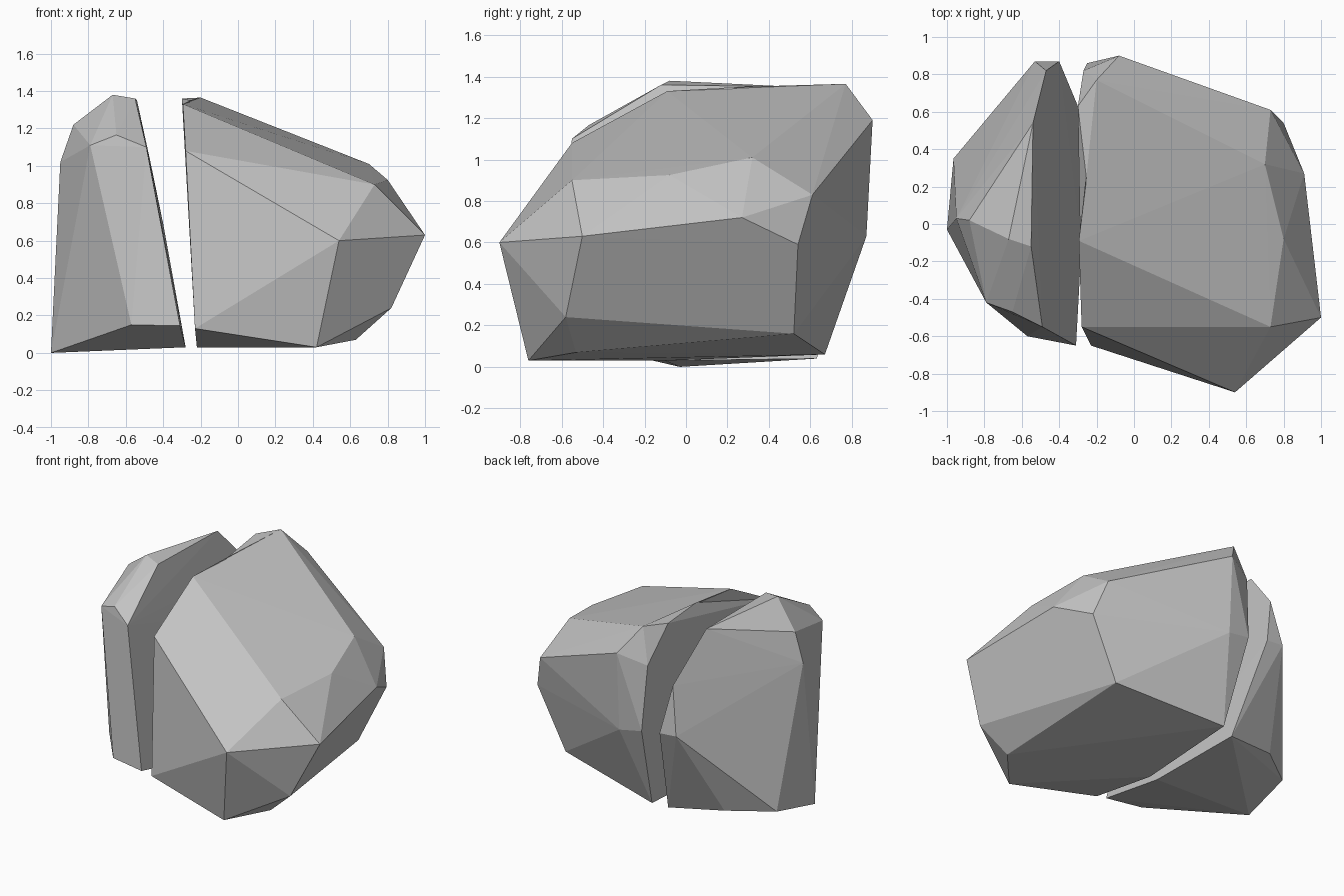
import bpy
import bmesh
from mathutils import Vector

default_cube = bpy.data.objects.get("Cube")
if default_cube:
    bpy.data.objects.remove(default_cube, do_unlink=True)


def make_material(name, color):
    material = bpy.data.materials.new(name)
    material.use_nodes = True
    material.diffuse_color = color
    shader = material.node_tree.nodes["Principled BSDF"]
    shader.inputs["Base Color"].default_value = color
    shader.inputs["Roughness"].default_value = 0.9
    return material


def nearest(bm, point):
    return min(bm.verts, key=lambda v: (v.co - Vector(point)).length)


def make_rock(name, corners, material, chip=None):
    """Wrap flat facets around the corners; chip pushes in one rim edge."""
    mesh = bpy.data.meshes.new(name)
    rock = bpy.data.objects.new(name, mesh)
    bpy.context.collection.objects.link(rock)
    bm = bmesh.new()
    for corner in corners:
        bm.verts.new(corner)
    bmesh.ops.convex_hull(bm, input=bm.verts[:])
    loose = [v for v in bm.verts if not v.link_faces]
    bmesh.ops.delete(bm, geom=loose, context="VERTS")

    if chip:
        start, end, target = chip
        first, second = nearest(bm, start), nearest(bm, end)
        edge = bm.edges.get((first, second))
        if edge:
            new_edge, new_vert = bmesh.utils.edge_split(edge, first, 0.5)
            # join the new corner across both neighbouring facets
            for face in list(new_vert.link_faces):
                opposite = [v for v in face.verts
                            if v not in (first, second, new_vert)]
                bmesh.utils.face_split(face, new_vert, opposite[0])
            new_vert.co = target

    bmesh.ops.recalc_face_normals(bm, faces=bm.faces[:])
    for face in bm.faces:
        face.smooth = False
    bm.to_mesh(mesh)
    bm.free()
    mesh.materials.append(material)
    return rock


stone_grey = make_material("stone_grey", (0.55, 0.55, 0.55, 1))

# Large half of the split boulder
rim_front = (-.295, -.09, 1.33)
rim_back = (-.3, .63, 1.36)
large_corners = [
    # split face
    rim_front, rim_back, (-.28, -.55, 1.08), (-.27, .82, 1.12),
    (-.25, .86, .66), (-.2, .67, .06), (-.22, -.1, .03), (-.23, -.65, .13),
    # sloping top
    (.73, -.55, .9), (.8, -.08, .925), (.7, .32, 1.01),
    (0, .69, 1.27), (-.2, .77, 1.365),
    # outer girdle
    (.54, -.9, .6), (1, -.5, .63), (.91, .27, .72), (.8, .54, .59),
    (.73, .61, .83), (-.08, .9, 1.19), (-.08, .87, .63),
    # base
    (.42, -.76, .03), (.63, -.53, .07), (.82, -.58, .24), (.59, .52, .16),
]
make_rock("large_rock_half", large_corners, stone_grey,
          chip=(rim_front, rim_back, (-.255, .25, 1.35)))

# Small half of the split boulder
small_corners = [
    # split face
    (-.49, -.55, 1.1), (-.55, -.12, 1.36), (-.54, .54, 1.35),
    (-.47, .82, 1.03), (-.4, .87, .69), (-.3, .63, .04),
    (-.28, -.1, .03), (-.31, -.65, .145),
    # crown
    (-.65, -.47, 1.165), (-.79, -.42, 1.11), (-.67, -.08, 1.38),
    (-.88, .02, 1.22), (-.95, .03, 1.02),
    # back and base
    (-.53, .87, .7), (-.965, .35, .08), (-.69, .55, .09),
    (-1, -.03, 0), (-.57, -.6, .15),
]
make_rock("small_rock_half", small_corners, stone_grey)
